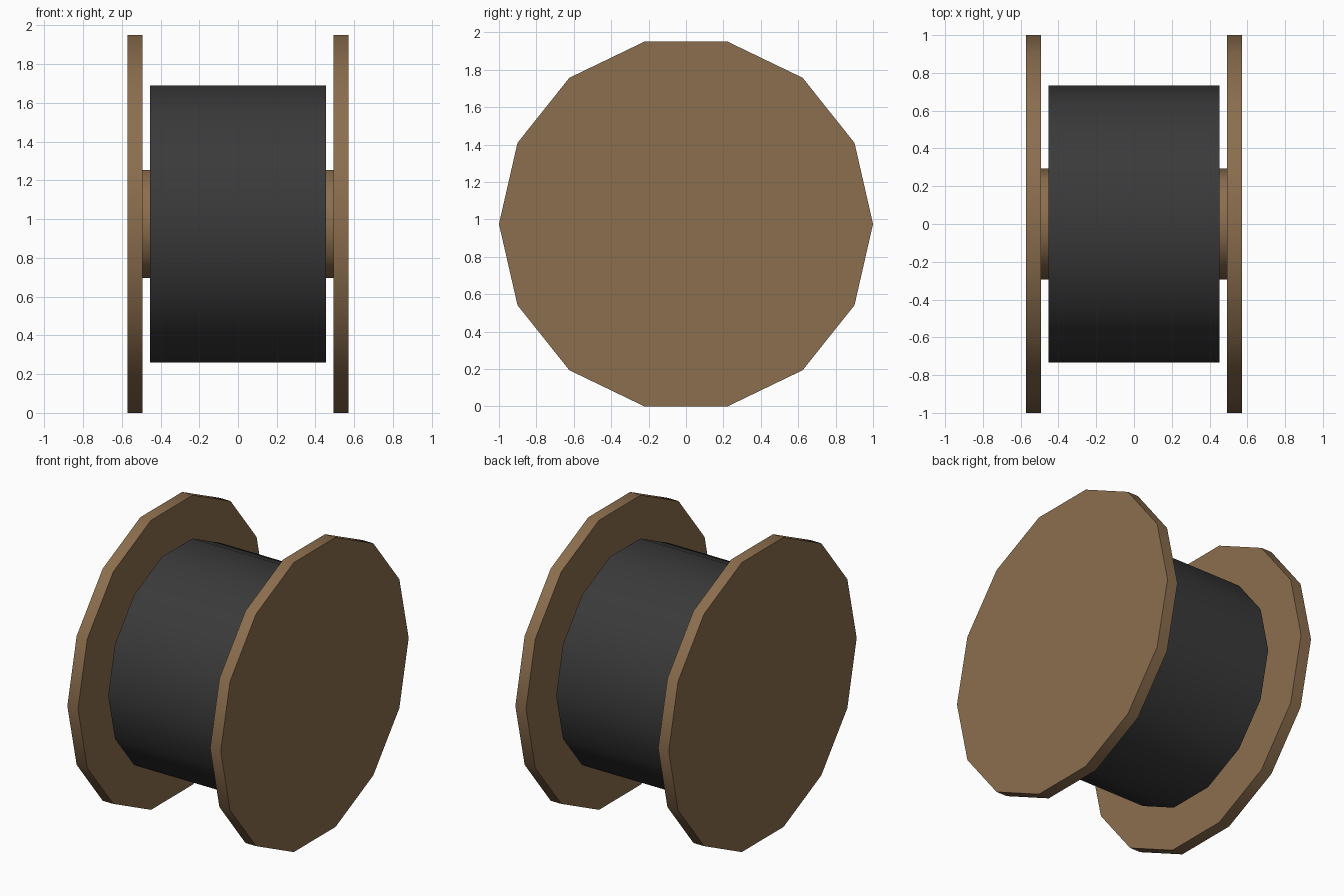
import bpy
import math

cube = bpy.data.objects.get("Cube")
if cube:
    bpy.data.objects.remove(cube, do_unlink=True)


def material(name, color):
    mat = bpy.data.materials.new(name)
    mat.use_nodes = True
    mat.diffuse_color = color
    mat.node_tree.nodes["Principled BSDF"].inputs["Base Color"].default_value = color
    return mat


wood = material("brown wood", (0.26, 0.156, 0.076, 1))
cable = material("black cable", (0.042, 0.042, 0.042, 1))

SIDES = 14
CENTRE_Z = math.cos(math.pi / SIDES)  # spool rests on a flat side


def disc(name, x, width, radius, sides, mat):
    """Cylinder lying along x, with corners pointing to the front and back."""
    bpy.ops.mesh.primitive_cylinder_add(
        vertices=sides, radius=radius, depth=width,
        location=(x, 0, CENTRE_Z), rotation=(0, math.pi / 2, 0))
    obj = bpy.context.object
    obj.name = name
    obj.data.materials.append(mat)
    bpy.ops.object.shade_smooth_by_angle(angle=math.radians(40))
    return obj


# End flanges
for side, sign in (("left", 1), ("right", -1)):
    disc(side + "_flange", sign * 0.532, 0.079, 1.0, SIDES, wood)

# Core joining the flanges
disc("core", 0, 0.99, 0.293, 10, wood)

# Wound cable
disc("cable_winding", 0, 0.907, 0.734, SIDES, cable)
